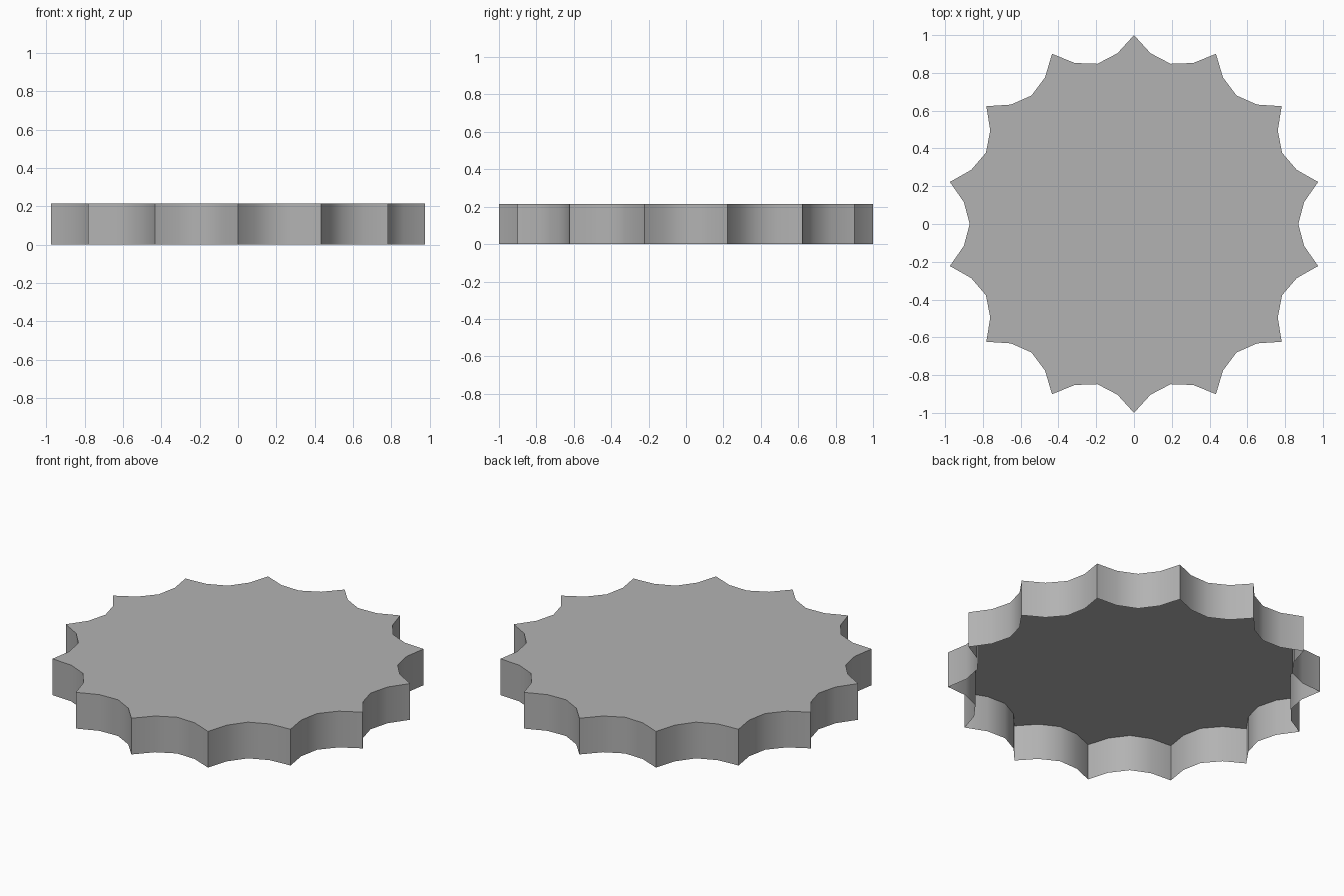
import bpy, bmesh, math

if "Cube" in bpy.data.objects:
    bpy.data.objects.remove(bpy.data.objects["Cube"])

POINTS = 14
HEIGHT = 0.215
STEP = 2 * math.pi / POINTS
# One scallop: (radius, fraction of the step) from tip to next tip
SCALLOP = [(1.0, 0.0), (0.908, 0.215), (0.87, 0.5), (0.908, 0.785)]

# Open-bottomed scalloped cap: flat top plus thin side wall
bm = bmesh.new()
top = []
for i in range(POINTS):
    for r, f in SCALLOP:
        a = math.pi / 2 + (i + f) * STEP
        top.append(bm.verts.new((r * math.cos(a), r * math.sin(a), HEIGHT)))
bottom = [bm.verts.new((v.co.x, v.co.y, 0)) for v in top]
bm.faces.new(top)
n = len(top)
for i in range(n):
    j = (i + 1) % n
    bm.faces.new((bottom[i], bottom[j], top[j], top[i]))

mesh = bpy.data.meshes.new("scalloped_cap")
bm.to_mesh(mesh)
bm.free()
cap = bpy.data.objects.new("scalloped_cap", mesh)
bpy.context.collection.objects.link(cap)

# Darker grey finish
grey = bpy.data.materials.new("mid_grey")
grey.diffuse_color = (0.45, 0.45, 0.45, 1)
grey.use_nodes = True
grey.node_tree.nodes["Principled BSDF"].inputs["Base Color"].default_value = grey.diffuse_color
mesh.materials.append(grey)

# Smooth hollows, crisp tips and rim
bpy.context.view_layer.objects.active = cap
cap.select_set(True)
bpy.ops.object.shade_smooth_by_angle(angle=math.radians(35))
